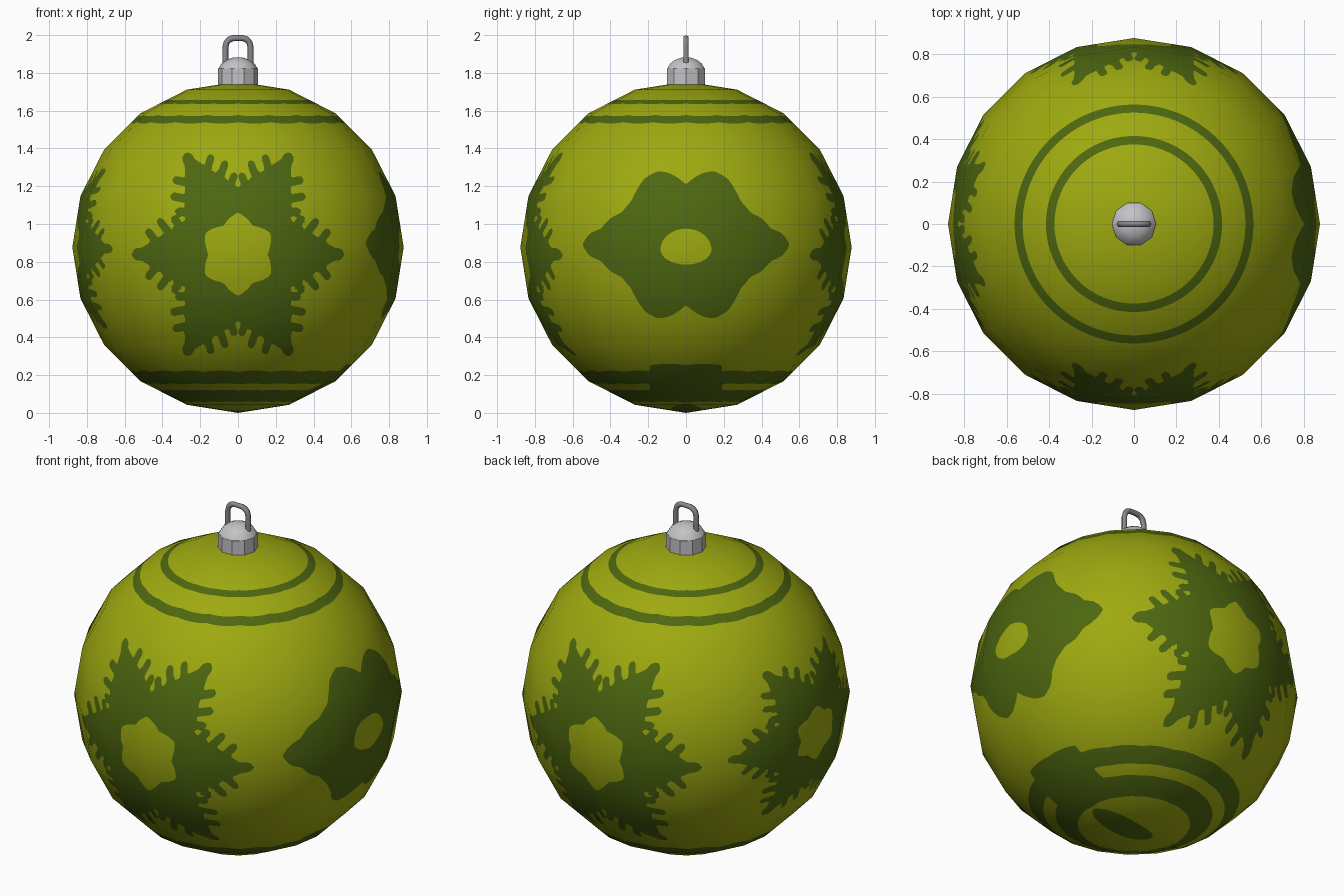
import bpy, bmesh, math
from mathutils import Vector

if "Cube" in bpy.data.objects:
    bpy.data.objects.remove(bpy.data.objects["Cube"])

R = 0.877  # ball radius, also its centre height


def material(name, rgb):
    m = bpy.data.materials.new(name)
    m.diffuse_color = (*rgb, 1)
    m.use_nodes = True
    m.node_tree.nodes["Principled BSDF"].inputs["Base Color"].default_value = m.diffuse_color
    return m


OLIVE = material("olive", (0.34, 0.40, 0.005))
GREEN = material("dark green", (0.075, 0.135, 0.005))
SILVER = material("silver", (0.55, 0.55, 0.57))
WIRE = material("grey wire", (0.25, 0.25, 0.26))


def make(name, bm, mats):
    me = bpy.data.meshes.new(name)
    bm.to_mesh(me)
    bm.free()
    for m in mats:
        me.materials.append(m)
    ob = bpy.data.objects.new(name, me)
    bpy.context.collection.objects.link(ob)
    return ob


# ---- painted pattern: positive inside the dark green areas ----
def capsule(p, q, a, b, r):
    dx, dy = b[0] - a[0], b[1] - a[1]
    t = max(0, min(1, ((p - a[0]) * dx + (q - a[1]) * dy) / (dx * dx + dy * dy)))
    return r - math.hypot(p - a[0] - t * dx, q - a[1] - t * dy)


TEETH = [((0.20, 0), (0.335, 0.168)), ((0.28, 0), (0.41, 0.155)),
         ((0.38, 0), (0.472, 0.105))]


def snowflake(u, w, stretch, hole):
    w /= stretch
    rad = math.hypot(u, w)
    if rad > 0.75:
        return -0.2
    step = math.pi / 3
    phi = abs((math.atan2(w, u) + step / 2) % step - step / 2)
    p, q = rad * math.cos(phi), rad * math.sin(phi)
    # star body between (0.53, 0.02) and (0.28, 0.16)
    f = -((p - 0.53) * 0.14 + (q - 0.02) * 0.25) / 0.2865
    f = max(f, capsule(p, q, (0.3, 0), (0.53, 0), 0.03))
    for a, b in TEETH:
        f = max(f, capsule(p, q, a, b, 0.02))
    return min(f, rad - hole * (0.78 + 0.22 * phi / (step / 2)))


PETAL = [(math.atan2(b, a), math.hypot(a, b)) for a, b in
         [(0.55, 0), (0.51, 0.06), (0.45, 0.085), (0.40, 0.14), (0.34, 0.17),
          (0.29, 0.23), (0.26, 0.29), (0.22, 0.35), (0.15, 0.39),
          (0.09, 0.38), (0, 0.32)]]


def flower(u, w):
    ang, rad = math.atan2(abs(w), abs(u)), math.hypot(u, w)
    edge = PETAL[-1][1]
    for (a0, r0), (a1, r1) in zip(PETAL, PETAL[1:]):
        if a0 <= ang <= a1:
            edge = r0 + (r1 - r0) * (ang - a0) / (a1 - a0)
            break
    h = w + 0.025
    hole = math.hypot(u / 0.135, h / (0.11 if h > 0 else 0.08)) - 1
    return min(edge - rad, hole * 0.1)


def band(r, lo, hi):
    return min(r - lo, hi - r)


def pattern(c):
    x, y, z = c
    r = math.hypot(x, y)
    if z > 0.55:      # two rings round the cap
        return max(band(r, 0.375, 0.415), band(r, 0.525, 0.563))
    f = -0.2
    if z < -0.5:      # rings and blot underneath
        wedge = min(band(r, 0.35, 0.6), 0.19 - abs(y), x)
        blot = (1 - math.hypot((x - 0.08) / 0.2, y / 0.08)) * 0.08
        f = max(band(r, 0.485, 0.565), band(r, 0.30, 0.42), wedge, blot)
    if abs(y) > abs(x):
        return max(f, snowflake(x, z + R - 0.84, 1.1, 0.2))
    if x > 0:
        return max(f, flower(y, z + R - 0.89))
    return max(f, snowflake(y, z + R - 0.87, 0.87, 0.18))


# ---- ball: 20-sided sphere, finely gridded, cut along the pattern outline ----
bm = bmesh.new()
bmesh.ops.create_uvsphere(bm, u_segments=20, v_segments=10, radius=R)
bmesh.ops.subdivide_edges(bm, edges=bm.edges[:], cuts=13, use_grid_fill=True)
bmesh.ops.triangulate(bm, faces=bm.faces[:])
val = {v: pattern(v.co) for v in bm.verts}
new = []
for e in bm.edges[:]:
    a, b = e.verts
    fa, fb = val[a], val[b]
    if (fa > 0) != (fb > 0):
        t = max(0.03, min(0.97, fa / (fa - fb)))
        v = bmesh.utils.edge_split(e, a, t)[1]
        val[v] = 0
        new.append(v)
bmesh.ops.connect_verts(bm, verts=new)
for f in bm.faces:
    f.smooth = True
    f.material_index = 1 if sum(val[v] for v in f.verts) > 0 else 0
ball = make("ball", bm, [OLIVE, GREEN])
ball.location.z = R
ball.data.normals_split_custom_set_from_vertices(
    [v.co.normalized() for v in ball.data.vertices])


# ---- cap: flat-sided collar and smooth dome, both lathed with 10 sides ----
def lathe(name, profile, mat, smooth):
    bm = bmesh.new()
    pts = [bm.verts.new((r, 0, z)) for r, z in profile]
    edges = [bm.edges.new(p) for p in zip(pts, pts[1:])]
    bmesh.ops.spin(bm, geom=pts + edges, cent=(0, 0, 0), axis=(0, 0, 1),
                   angle=2 * math.pi, steps=10)
    bmesh.ops.remove_doubles(bm, verts=bm.verts[:], dist=0.0005)
    bmesh.ops.recalc_face_normals(bm, faces=bm.faces[:])
    for f in bm.faces:
        f.smooth = smooth
    return make(name, bm, [mat])


lathe("cap_collar", [(0, 1.735), (0.106, 1.735), (0.106, 1.822), (0, 1.822)],
      SILVER, False)
lathe("cap_dome", [(0.105, 1.821), (0.088, 1.849), (0.06, 1.869),
                   (0.03, 1.88), (0, 1.883)], SILVER, True)

# ---- hanging loop: bent wire ----
half = [(0.067, 1.83), (0.067, 1.935), (0.061, 1.96), (0.046, 1.977), (0.024, 1.984)]
path = half + [(-x, z) for x, z in reversed(half)]
cu = bpy.data.curves.new("hanging_loop", "CURVE")
cu.dimensions = "3D"
cu.bevel_depth = 0.016
cu.bevel_resolution = 1
cu.use_fill_caps = True
sp = cu.splines.new("POLY")
sp.points.add(len(path) - 1)
for p, (x, z) in zip(sp.points, path):
    p.co = (x, 0, z, 1)
sp.use_smooth = True
cu.materials.append(WIRE)
loop = bpy.data.objects.new("hanging_loop", cu)
bpy.context.collection.objects.link(loop)
bpy.context.view_layer.objects.active = loop
loop.select_set(True)
bpy.ops.object.convert(target="MESH")
